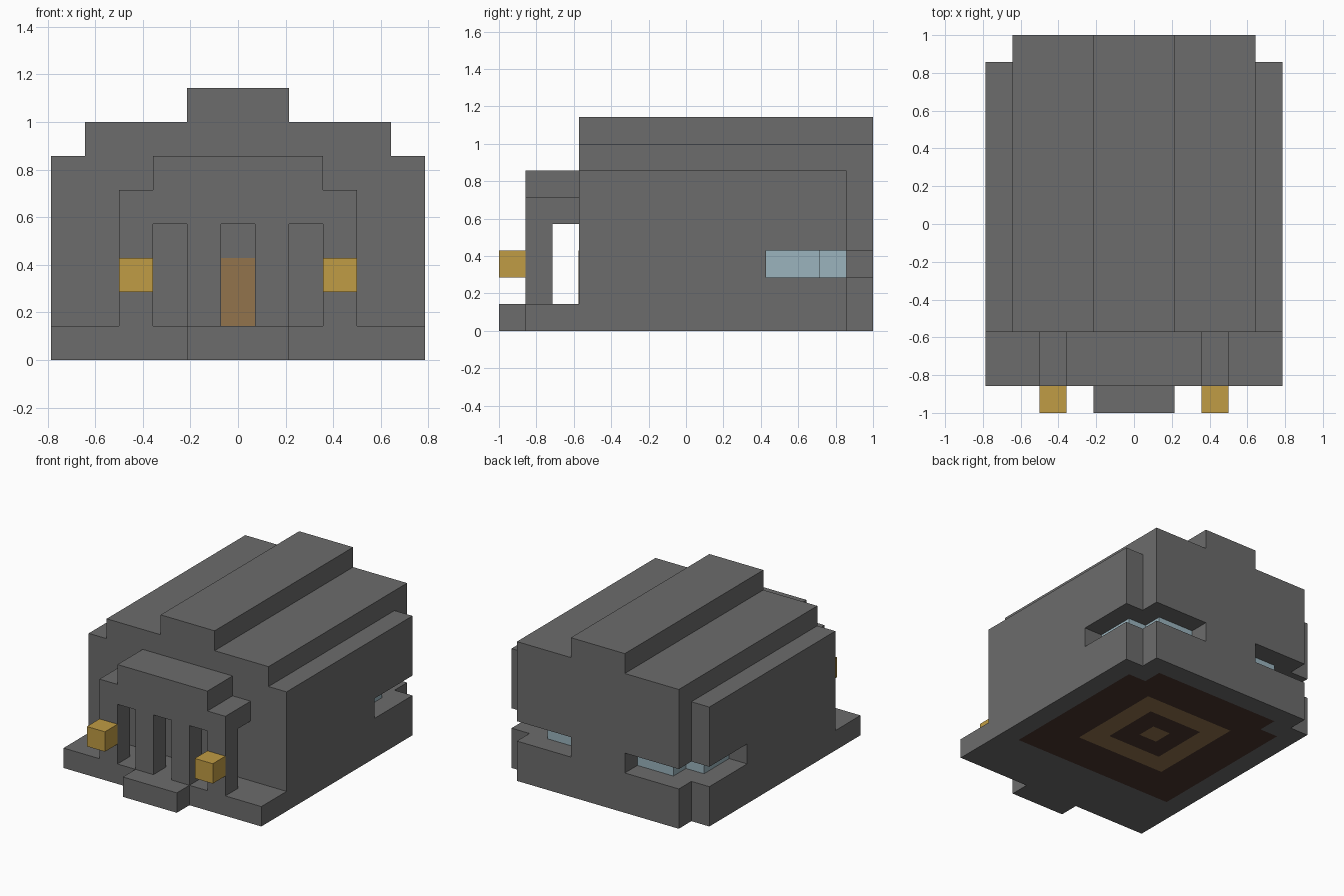
import bpy
import bmesh
from mathutils import Vector

cube = bpy.data.objects.get("Cube")
if cube:
    bpy.data.objects.remove(cube, do_unlink=True)

U = 1 / 7  # block size


def material(name, rgb):
    mat = bpy.data.materials.new(name)
    mat.use_nodes = True
    mat.diffuse_color = (*rgb, 1)
    mat.node_tree.nodes["Principled BSDF"].inputs["Base Color"].default_value = (*rgb, 1)
    return mat


stone = material("grey stone", (0.15, 0.15, 0.15))
gold = material("gold", (0.527, 0.332, 0.058))
wood = material("wood", (0.287, 0.174, 0.073))
glass = material("pale blue glass", (0.328, 0.456, 0.509))
dark = material("dark brown", (0.068, 0.035, 0.026))


def prism(name, outline, lo, hi, mat, upright=False):
    """Extrude an outline up z, or along y if upright (outline is then x, z)."""
    bm = bmesh.new()
    place = (lambda p: (p[0], lo, p[1])) if upright else (lambda p: (p[0], p[1], lo))
    face = bm.faces.new([bm.verts.new(Vector(place(p)) * U) for p in outline])
    move = Vector((0, hi - lo, 0) if upright else (0, 0, hi - lo)) * U
    ext = bmesh.ops.extrude_face_region(bm, geom=[face])
    verts = [g for g in ext["geom"] if isinstance(g, bmesh.types.BMVert)]
    bmesh.ops.translate(bm, verts=verts, vec=move)
    bmesh.ops.recalc_face_normals(bm, faces=bm.faces)
    mesh = bpy.data.meshes.new(name)
    bm.to_mesh(mesh)
    bm.free()
    mesh.materials.append(mat)
    obj = bpy.data.objects.new(name, mesh)
    bpy.context.collection.objects.link(obj)
    return obj


def both(half):
    """Complete a right-hand half outline by mirroring it over x = 0."""
    return half + [(-x, v) for x, v in reversed(half)]


def box(name, x, y, z, mat):
    outline = [(x[0], y[0]), (x[1], y[0]), (x[1], y[1]), (x[0], y[1])]
    return prism(name, outline, *z, mat)


def pair(name, x, y, z, mat):
    box("left_" + name, x, y, z, mat)
    box("right_" + name, (-x[1], -x[0]), y, z, mat)


# Ground slab with front step
ground = prism("ground_slab", both([(1.5, -7), (1.5, -6), (5.5, -6), (5.5, 6),
                                    (4.5, 6), (4.5, 7)]), 0, 1, stone)

# Main hall: walls below, at and above the window band, then stepped roof
hall = both([(5.5, -4), (5.5, 6), (4.5, 6), (4.5, 7)])
prism("lower_wall", hall, 1, 2, stone)
prism("window_band_core", both([(5.5, -4), (5.5, 3), (3.5, 3), (3.5, 5),
                                (1.5, 5), (1.5, 7)]), 2, 3, stone)
prism("upper_wall", hall, 3, 6, stone)
box("roof_step", (-4.5, 4.5), (-4, 7), (6, 7), stone)
box("roof_ridge", (-1.5, 1.5), (-4, 7), (7, 8), stone)

# Recessed corner windows
pair("side_window", (3.5, 4.5), (3, 5), (2, 3), glass)
pair("back_window", (1.5, 3.5), (5, 6), (2, 3), glass)

# Entrance porch
prism("porch_roof", both([(3.5, 4), (3.5, 5), (2.5, 5), (2.5, 6)]), -6, -4, stone, True)
pair("outer_column", (2.5, 3.5), (-6, -5), (1, 4), stone)
pair("inner_column", (0.5, 1.5), (-6, -5), (1, 4), stone)
pair("lantern", (2.5, 3.5), (-7, -6), (2, 3), gold)
box("door", (-0.5, 0.5), (-4.03, -4), (1, 3), wood)

# Patterned floor cut into the underside of the slab
for mat in (dark, wood):
    ground.data.materials.append(mat)
bm = bmesh.new()
bm.from_mesh(ground.data)
cuts = [((s * x, 0, 0), (1, 0, 0)) for x in (0.5, 1.5, 2.5, 3.5, 4.5) for s in (-1, 1)]
cuts += [((0, y, 0), (0, 1, 0)) for y in (-3, -1, 0, 1, 2, 3, 4, 5, 6)]
for co, normal in cuts:
    bmesh.ops.bisect_plane(bm, geom=bm.verts[:] + bm.edges[:] + bm.faces[:], dist=1e-5,
                           plane_co=Vector(co) * U, plane_no=normal)
# Half width, front, back and colour slot of each nested rectangle
rings = [(4.5, -3, 5, 1), (3.5, 5, 6, 1), (2.5, -1, 4, 2), (1.5, 0, 3, 1), (0.5, 1, 2, 2)]
for face in bm.faces:
    if face.normal.z < -0.5:
        c = face.calc_center_median() / U
        for half, front, back, slot in rings:
            if abs(c.x) < half and front < c.y < back:
                face.material_index = slot
bm.to_mesh(ground.data)
bm.free()
